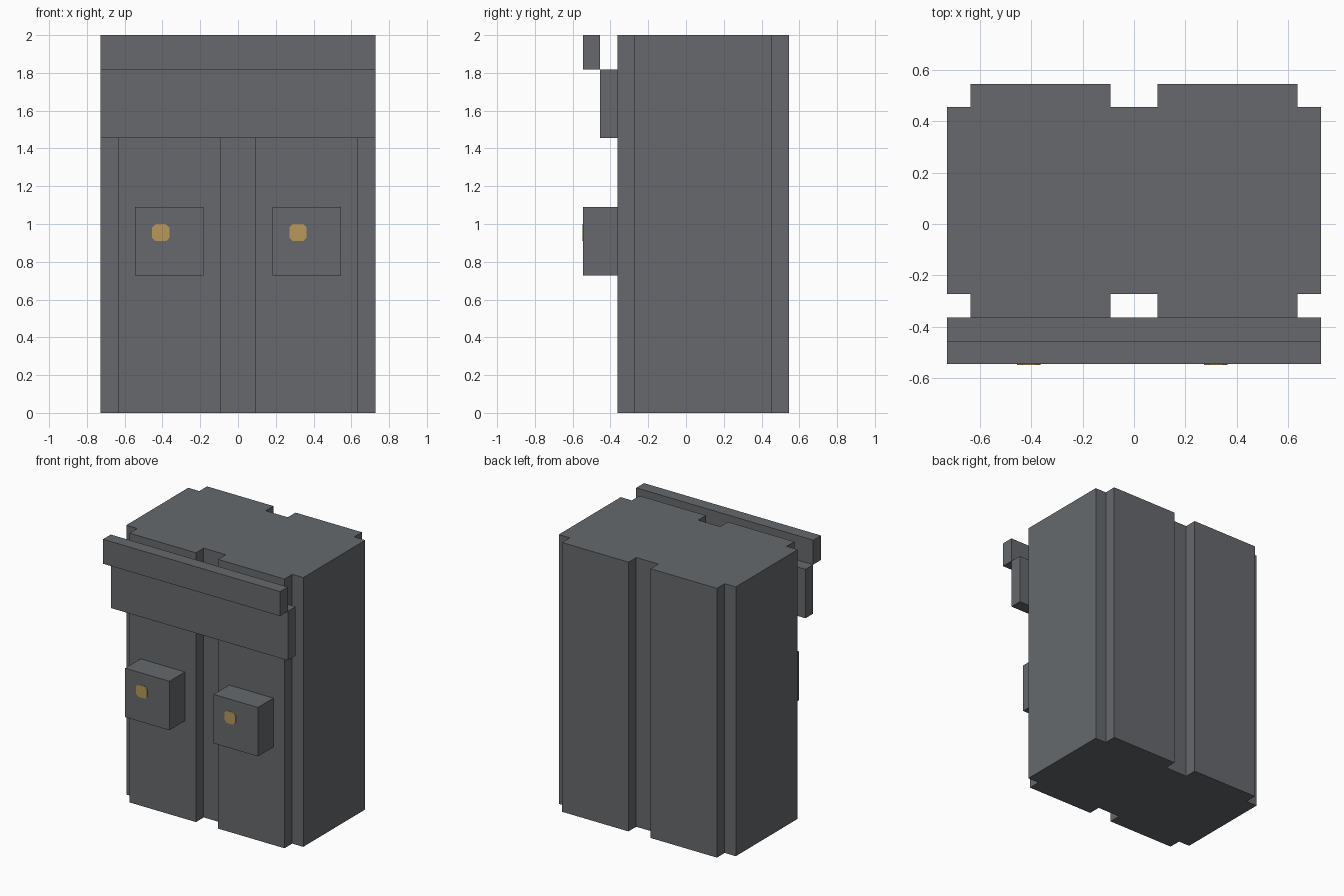
import bpy, bmesh

cube = bpy.data.objects.get("Cube")
if cube:
    bpy.data.objects.remove(cube, do_unlink=True)

U = 1 / 11  # grid unit of the design


def material(name, rgb):
    mat = bpy.data.materials.new(name)
    mat.use_nodes = True
    mat.diffuse_color = (*rgb, 1)
    bsdf = mat.node_tree.nodes["Principled BSDF"]
    bsdf.inputs["Base Color"].default_value = (*rgb, 1)
    bsdf.inputs["Roughness"].default_value = 0.8
    return mat


def prism(name, outline, direction, mat):
    """Extrude a closed outline of 3D points (in grid units) along a direction."""
    bm = bmesh.new()
    face = bm.faces.new([bm.verts.new([c * U for c in p]) for p in outline])
    ext = bmesh.ops.extrude_face_region(bm, geom=[face], use_keep_orig=True)
    moved = [v for v in ext["geom"] if isinstance(v, bmesh.types.BMVert)]
    bmesh.ops.translate(bm, verts=moved, vec=[c * U for c in direction])
    bmesh.ops.recalc_face_normals(bm, faces=bm.faces)
    mesh = bpy.data.meshes.new(name)
    bm.to_mesh(mesh)
    bm.free()
    mesh.materials.append(mat)
    obj = bpy.data.objects.new(name, mesh)
    bpy.context.collection.objects.link(obj)
    return obj


def box(name, x, y, z, mat):
    outline = [(x[0], y[0], z[0]), (x[1], y[0], z[0]),
               (x[1], y[1], z[0]), (x[0], y[1], z[0])]
    return prism(name, outline, (0, 0, z[1] - z[0]), mat)


grey = material("slate grey", (0.133, 0.141, 0.153))
gold = material("muted gold", (0.479, 0.314, 0.102))

# Cabinet body: notched footprint made from one quarter, mirrored both ways
quarter = [(1, 4), (1, 5), (7, 5), (7, 4), (8, 4)]
half = quarter + [(x, -y) for x, y in reversed(quarter)]
footprint = half + [(-x, y) for x, y in reversed(half)]
prism("body", [(x, y + 1, 0) for x, y in footprint], (0, 0, 22), grey)

# Stepped bands across the top of the front
box("front_band", (-8, 8), (-5, -4), (16, 20), grey)
box("top_lip", (-8, 8), (-6, -5), (20, 22), grey)

# Front blocks, each with a small painted stud of clipped-corner shape
stud = [(0.5, 0.3), (0.3, 0.5)]
stud += [(-x, z) for x, z in reversed(stud)]
stud += [(-x, -z) for x, z in stud]
for side, x in (("right", -4), ("left", 4)):
    box(side + "_block", (x - 2, x + 2), (-6, -4), (8, 12), grey)
    prism(side + "_stud", [(x - 0.5 + px, -6, 10.5 + pz) for px, pz in stud],
          (0, -0.03, 0), gold)
